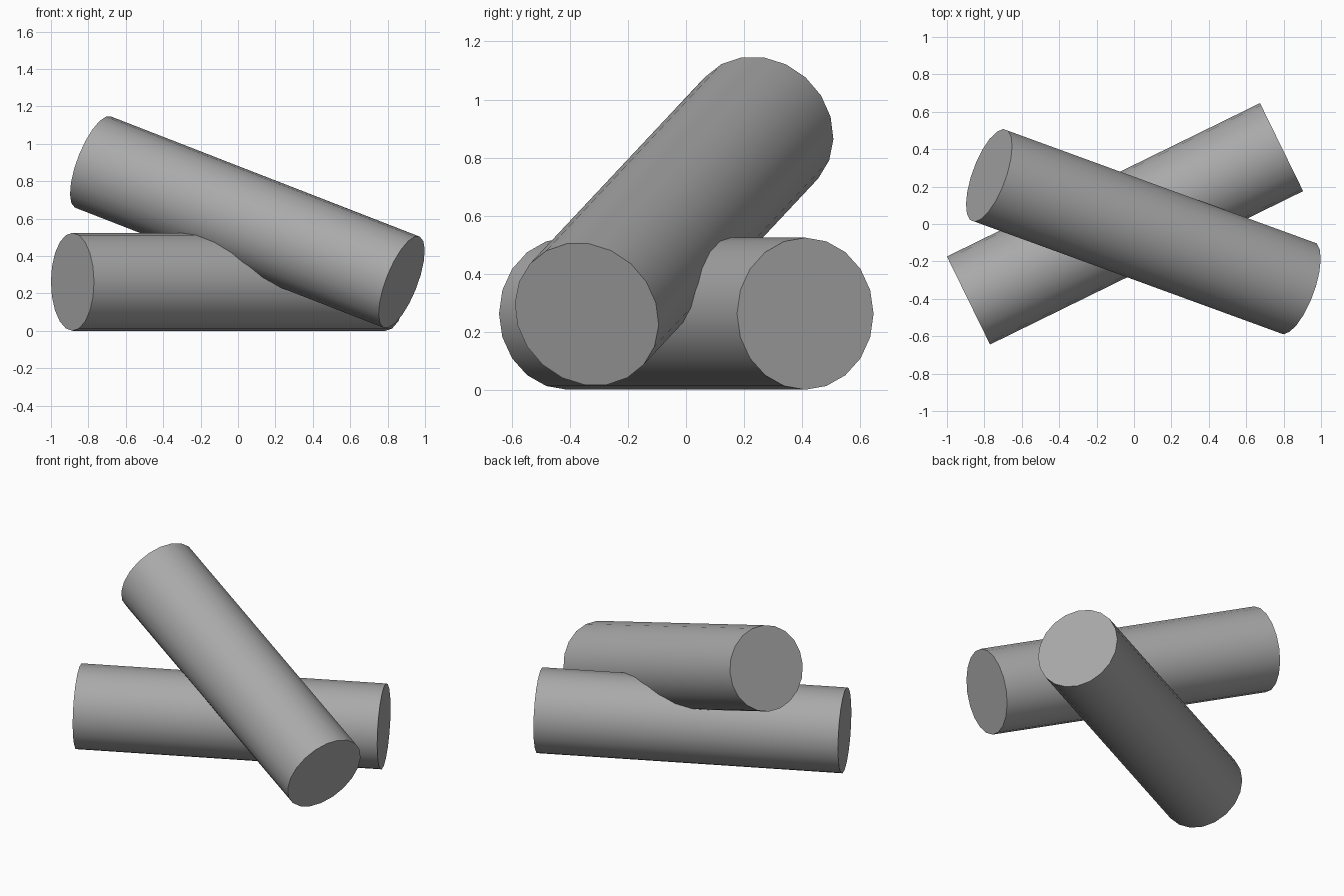
import bpy
import bmesh
import math
from mathutils import Matrix, Vector

RADIUS = 0.262
SIDES = 20

default = bpy.data.objects.get("Cube")
if default:
    bpy.data.objects.remove(default, do_unlink=True)

# Single plain grey for both rods
grey = bpy.data.materials.new("plain_grey")
grey.use_nodes = True
colour = (0.4, 0.4, 0.4, 1)
grey.diffuse_color = colour
grey.node_tree.nodes["Principled BSDF"].inputs["Base Color"].default_value = colour


def rod(name, start, end, turn):
    """Capped cylinder between two points, its facets turned about the axis."""
    start, end = Vector(start), Vector(end)
    axis = (end - start).normalized()
    side = Vector((0, 0, 1)).cross(axis).normalized()
    up = axis.cross(side)
    frame = Matrix((side, up, axis)).transposed().to_4x4()
    place = Matrix.Translation((start + end) / 2) @ frame @ Matrix.Rotation(turn, 4, "Z")

    bm = bmesh.new()
    bmesh.ops.create_cone(bm, cap_ends=True, segments=SIDES, radius1=RADIUS,
                          radius2=RADIUS, depth=(end - start).length, matrix=place)
    bmesh.ops.recalc_face_normals(bm, faces=bm.faces)
    mesh = bpy.data.meshes.new(name)
    bm.to_mesh(mesh)
    bm.free()
    mesh.materials.append(grey)

    obj = bpy.data.objects.new(name, mesh)
    bpy.context.collection.objects.link(obj)
    bpy.ops.object.select_all(action="DESELECT")
    obj.select_set(True)
    bpy.context.view_layer.objects.active = obj
    bpy.ops.object.shade_smooth_by_angle(angle=math.radians(30))
    return obj


# Rod lying flat
rod("flat_rod", (-0.885, -0.409, RADIUS), (0.789, 0.411, RADIUS), 0)

# Rod leaning across it, one end raised
rod("leaning_rod", (-0.775, 0.26, 0.902), (0.875, -0.342, 0.26), math.pi / SIDES)
